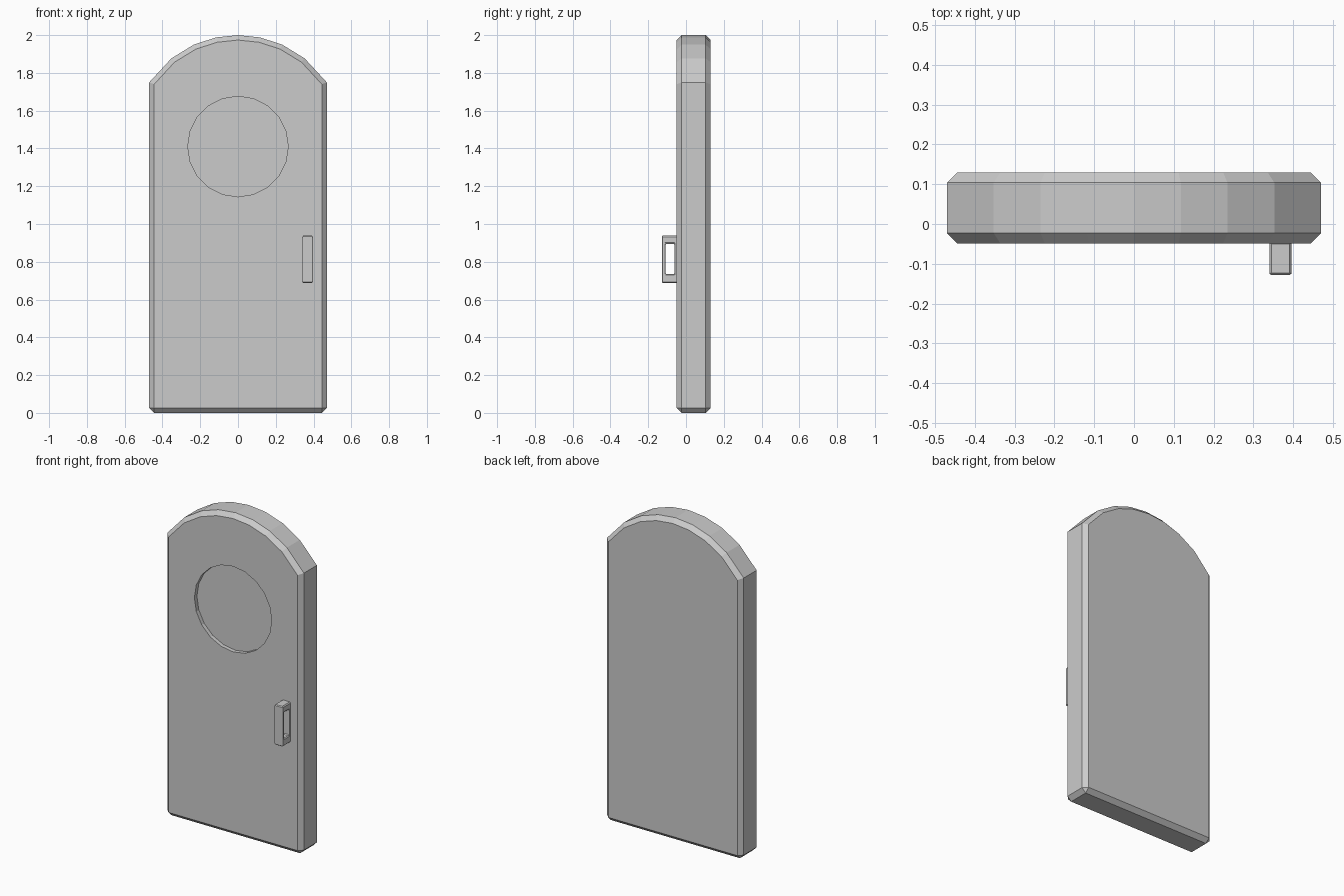
import bpy, bmesh
from math import sin, cos, pi, sqrt, radians

if "Cube" in bpy.data.objects:
    bpy.data.objects.remove(bpy.data.objects["Cube"])


def prism(name, points, axis, lo, hi):
    """Extrude a closed outline along x or y; points are (y, z) or (x, z)."""
    bm = bmesh.new()
    place = (lambda p, d: (d, p[0], p[1])) if axis == 'x' else (lambda p, d: (p[0], d, p[1]))
    a = [bm.verts.new(place(p, lo)) for p in points]
    b = [bm.verts.new(place(p, hi)) for p in points]
    bm.faces.new(a)
    bm.faces.new(b[::-1])
    for i in range(len(a)):
        j = (i + 1) % len(a)
        bm.faces.new((a[j], a[i], b[i], b[j]))
    bmesh.ops.recalc_face_normals(bm, faces=bm.faces[:])
    mesh = bpy.data.meshes.new(name)
    bm.to_mesh(mesh)
    bm.free()
    ob = bpy.data.objects.new(name, mesh)
    bpy.context.collection.objects.link(ob)
    return ob


def bevel(ob, width, angle):
    m = ob.modifiers.new("Bevel", 'BEVEL')
    m.width, m.segments = width, 1
    m.limit_method, m.angle_limit = 'ANGLE', radians(angle)


def cut(ob, cutter):
    m = ob.modifiers.new("Cut", 'BOOLEAN')
    m.operation, m.solver, m.object = 'DIFFERENCE', 'EXACT', cutter
    cutter.hide_render = True
    cutter.display_type = 'WIRE'


def rect(y0, y1, z0, z1):
    return [(y0, z0), (y1, z0), (y1, z1), (y0, z1)]


# door panel with a shallow arched top in eight segments
half, spring, top = 0.47, 1.75, 2.0
rise = top - spring
radius = (half ** 2 + rise ** 2) / (2 * rise)
outline = [(-half, 0), (half, 0)]
for i in range(9):
    x = half * (1 - i / 4)
    outline.append((x, top - radius + sqrt(radius ** 2 - x ** 2)))
door = prism("door_panel", outline, 'y', -0.049, 0.13)
bevel(door, 0.026 * sqrt(2) / sqrt(2), 60)

# round window recess in the front face
circle = [(0.266 * cos(2 * pi * i / 20), 1.41 + 0.266 * sin(2 * pi * i / 20)) for i in range(20)]
cut(door, prism("window_cutter", circle, 'y', -0.2, -0.024))

# pull handle: a bevelled block with a slot through it
handle = prism("pull_handle", rect(-0.128, -0.045, 0.688, 0.938), 'x', 0.340, 0.396)
cut(handle, prism("handle_slot_cutter", rect(-0.109, -0.062, 0.734, 0.895), 'x', 0.2, 0.6))
bevel(handle, 0.005, 60)
